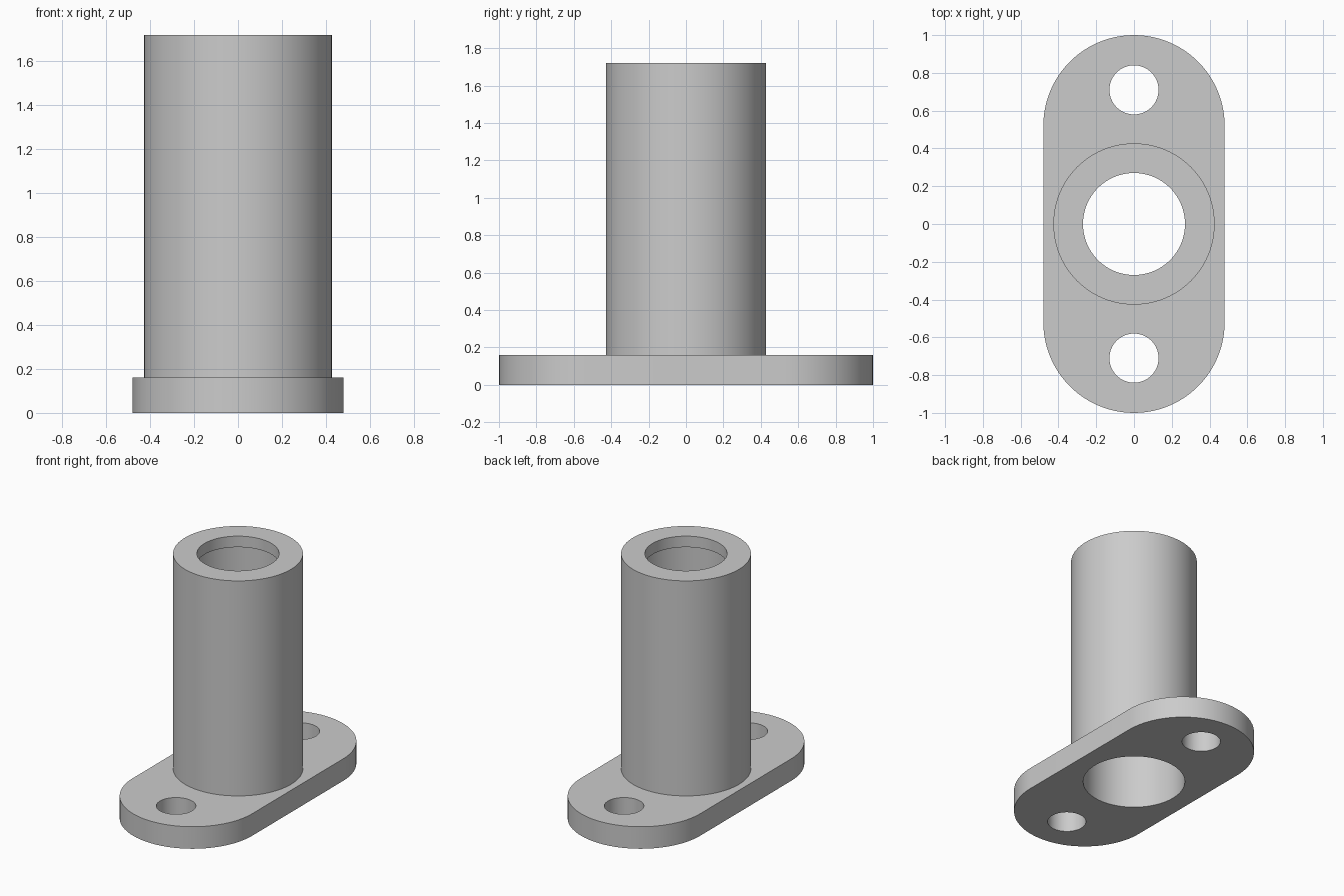
import bpy
import bmesh
from math import cos, sin, pi, radians

cube = bpy.data.objects.get("Cube")
if cube:
    bpy.data.objects.remove(cube, do_unlink=True)

HEIGHT, PLATE = 1.72, 0.16
SLEEVE_R, BORE_R, MOUTH_R, LIP = 0.427, 0.345, 0.27, 0.08
END_R, END_Y = 0.48, 0.52
BOLT_R, BOLT_Y = 0.13, 0.71
SEGMENTS = 96

grey = bpy.data.materials.new("plain grey")
grey.use_nodes = True
colour = (0.6, 0.6, 0.6, 1)
grey.diffuse_color = colour
grey.node_tree.nodes["Principled BSDF"].inputs["Base Color"].default_value = colour


def prism(name, outline, z0, z1):
    """Extrude a closed outline from z0 up to z1."""
    bm = bmesh.new()
    base = bm.faces.new([bm.verts.new((x, y, z0)) for x, y in outline])
    top = bmesh.ops.extrude_face_region(bm, geom=[base])["geom"]
    verts = [v for v in top if isinstance(v, bmesh.types.BMVert)]
    bmesh.ops.translate(bm, verts=verts, vec=(0, 0, z1 - z0))
    bmesh.ops.recalc_face_normals(bm, faces=bm.faces)
    mesh = bpy.data.meshes.new(name)
    bm.to_mesh(mesh)
    bm.free()
    mesh.materials.append(grey)
    obj = bpy.data.objects.new(name, mesh)
    bpy.context.collection.objects.link(obj)
    return obj


def circle(r, y=0):
    steps = [2 * pi * i / SEGMENTS for i in range(SEGMENTS)]
    return [(r * cos(a), y + r * sin(a)) for a in steps]


def combine(target, tool, operation):
    """Apply a boolean and discard the tool."""
    mod = target.modifiers.new(tool.name, "BOOLEAN")
    mod.operation, mod.solver, mod.object = operation, "EXACT", tool
    bpy.context.view_layer.objects.active = target
    bpy.ops.object.modifier_apply(modifier=mod.name)
    bpy.data.objects.remove(tool, do_unlink=True)


# Flange plate with two round ends
half = SEGMENTS // 2
arc = [(END_R * cos(pi * i / half), END_Y + END_R * sin(pi * i / half))
       for i in range(half + 1)]
body = prism("flanged_sleeve", arc + [(-x, -y) for x, y in arc], 0, PLATE)

# Upright sleeve
combine(body, prism("sleeve", circle(SLEEVE_R), PLATE / 2, HEIGHT), "UNION")

# Wide bore from below, narrower mouth leaving a lip at the top
combine(body, prism("bore", circle(BORE_R), -0.1, HEIGHT - LIP), "DIFFERENCE")
combine(body, prism("mouth", circle(MOUTH_R), HEIGHT / 2, HEIGHT + 0.1), "DIFFERENCE")

# Bolt holes
for y in (-BOLT_Y, BOLT_Y):
    combine(body, prism("bolt_hole", circle(BOLT_R, y), -0.1, PLATE + 0.1), "DIFFERENCE")

bpy.ops.object.select_all(action="DESELECT")
body.select_set(True)
bpy.context.view_layer.objects.active = body
bpy.ops.object.shade_smooth_by_angle(angle=radians(30))
